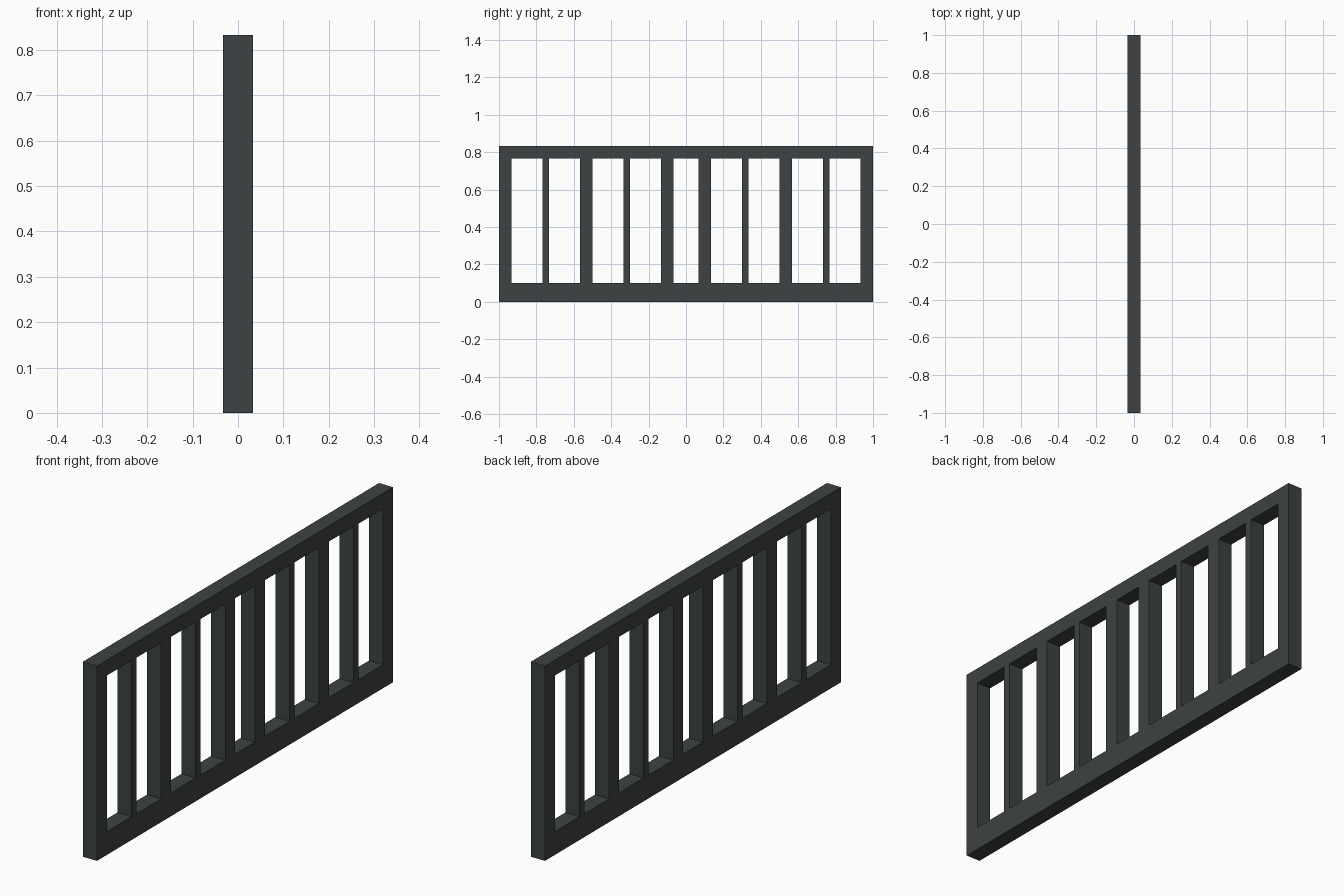
import bpy, bmesh

if "Cube" in bpy.data.objects:
    bpy.data.objects.remove(bpy.data.objects["Cube"])

U = 1 / 30                      # layout module
DEPTH = 2 * U                   # thickness of the railing
Z = [0, 3 * U, 23 * U, 25 * U]  # bottom rail, opening, top rail

# Bars as (start, end) in modules on one half, mirrored to the other
half = [(2, 4), (9, 10), (15, 17), (22, 23), (28, 30)]
bars = sorted([(-b, -a) for a, b in half] + half)
Y = [v * U for bar in bars for v in bar]

slate = bpy.data.materials.new("dark slate")
slate.diffuse_color = (0.047, 0.055, 0.054, 1)
slate.use_nodes = True
slate.node_tree.nodes["Principled BSDF"].inputs["Base Color"].default_value = slate.diffuse_color

bm = bmesh.new()
grid = [[bm.verts.new((-DEPTH / 2, y, z)) for z in Z] for y in Y]

# Fill rails along the whole length; fill the middle band only at bars
for i in range(len(Y) - 1):
    for j in range(3):
        if j == 1 and i % 2 == 1:
            continue            # opening between two bars
        bm.faces.new((grid[i][j], grid[i][j + 1],
                      grid[i + 1][j + 1], grid[i + 1][j]))

# Thicken the flat frame into a closed solid
result = bmesh.ops.extrude_face_region(bm, geom=bm.faces[:], use_keep_orig=True)
moved = [g for g in result["geom"] if isinstance(g, bmesh.types.BMVert)]
bmesh.ops.translate(bm, verts=moved, vec=(DEPTH, 0, 0))
bmesh.ops.recalc_face_normals(bm, faces=bm.faces[:])

mesh = bpy.data.meshes.new("railing_panel")
bm.to_mesh(mesh)
bm.free()
mesh.materials.append(slate)
panel = bpy.data.objects.new("railing_panel", mesh)
bpy.context.collection.objects.link(panel)
